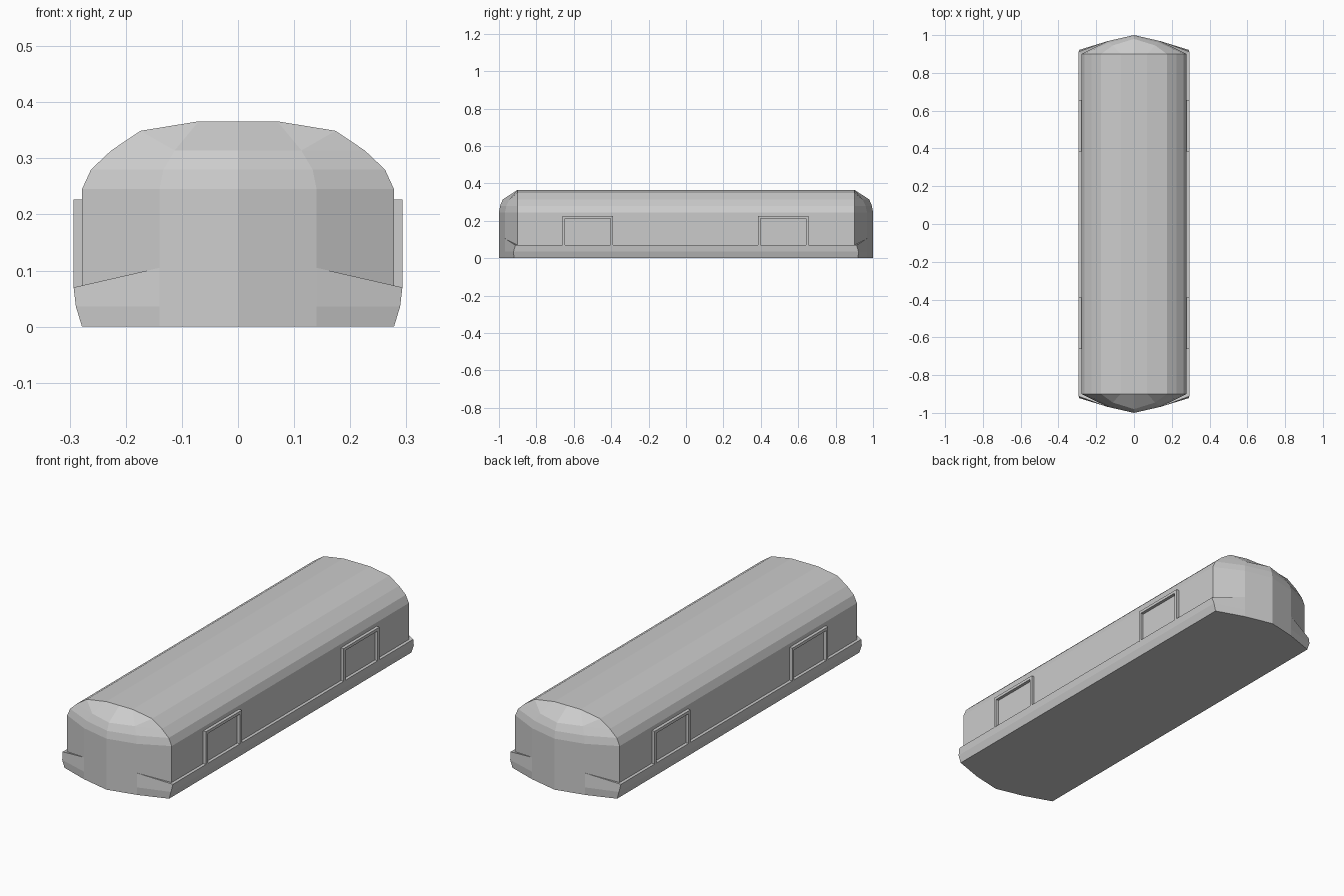
import bpy, bmesh

if "Cube" in bpy.data.objects:
    bpy.data.objects.remove(bpy.data.objects["Cube"])


def finish(name, bm):
    bmesh.ops.remove_doubles(bm, verts=bm.verts[:], dist=1e-5)
    bmesh.ops.recalc_face_normals(bm, faces=bm.faces[:])
    me = bpy.data.meshes.new(name)
    bm.to_mesh(me)
    bm.free()
    ob = bpy.data.objects.new(name, me)
    bpy.context.collection.objects.link(ob)
    return ob


# Side profile at the end of the body: flared skirt, wall, arched roof
A = [(.278, .92, 0), (.289, .922, .036), (.293, .912, .07), (.278, .9, .07),
     (.278, .9, .245), (.262, .9, .28), (.226, .9, .314), (.174, .9, .349),
     (.07, .9, .366), (0, .9, .366)]
# Intermediate column of the rounded nose
M = [(.14, .968, 0), (.14, .968, .036), (.14, .968, .105),
     (.14, .968, .245), (.133, .96, .28), (.113, .945, .314)]
# Centre line of the nose
C = [(0, 1, 0), (0, 1, .245), (0, .994, .28), (0, .98, .314)]

nose_faces = [
    (A[0], A[1], M[1], M[0]), (A[1], A[2], M[2], M[1]), (A[2], A[3], M[2]),
    (A[3], A[4], M[3], M[2]), (A[4], A[5], M[4], M[3]), (A[5], A[6], M[5], M[4]),
    (M[0], M[1], M[2], M[3], C[1], C[0]), (M[3], M[4], C[2], C[1]),
    (M[4], M[5], C[3], C[2]), (A[6], A[7], M[5]), (A[7], A[8], M[5]),
    (M[5], A[8], A[9], C[3])]

# Carriage body: nose quarters mirrored, long side strips and flat floor
bm = bmesh.new()


def face(points, sx, sy=1):
    bm.faces.new([bm.verts.new((x * sx, y * sy, z)) for x, y, z in points])


def flip(p):
    return (p[0], -p[1], p[2])


for sx in (-1, 1):
    for sy in (-1, 1):
        for f in nose_faces:
            face(f, sx, sy)
    for a, b in zip(A, A[1:]):
        face((a, b, flip(b), flip(a)), sx)
    face((C[0], M[0], A[0], flip(A[0]), flip(M[0]), flip(C[0])), sx)
finish("carriage_body", bm)


# Raised door frames: two posts and a lintel, extruded out from the wall
def door_frame(name, side, yc):
    w, t, h, z0 = .136, .014, .227, .068
    outline = [(-w, z0), (-w, h), (w, h), (w, z0), (w - t, z0),
               (w - t, h - t), (t - w, h - t), (t - w, z0)]
    fb = bmesh.new()
    rings = [[fb.verts.new((side * x, yc + y, z)) for y, z in outline]
             for x in (.274, .293)]
    n = len(outline)
    for r in rings:
        fb.faces.new(r)
    for i in range(n):
        j = (i + 1) % n
        fb.faces.new((rings[0][i], rings[0][j], rings[1][j], rings[1][i]))
    finish(name, fb)


for side, label in ((-1, "left"), (1, "right")):
    for yc, end in ((-.525, "front"), (.52, "rear")):
        door_frame(f"door_frame_{label}_{end}", side, yc)
